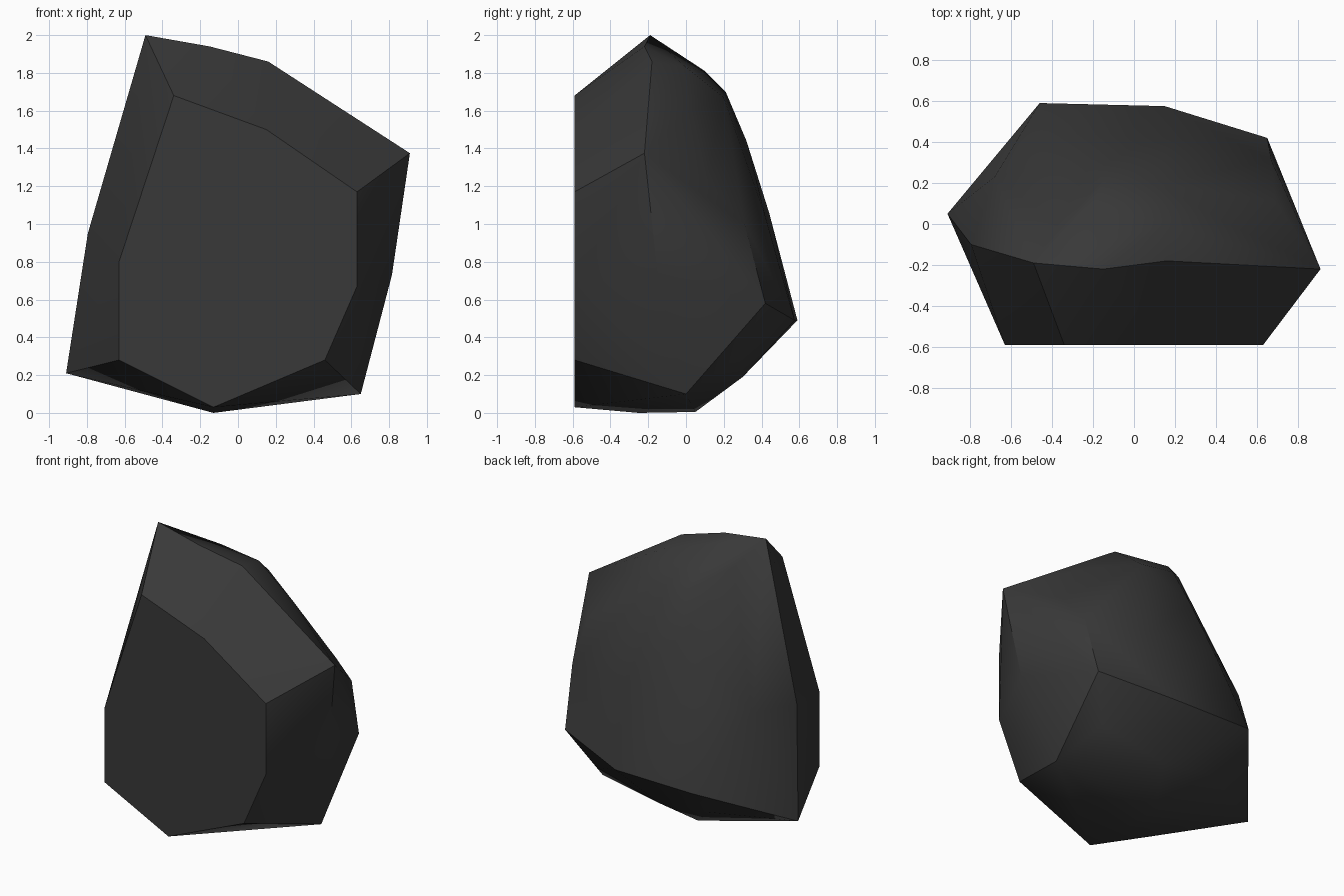
import bpy, bmesh, math

if "Cube" in bpy.data.objects:
    bpy.data.objects.remove(bpy.data.objects["Cube"])

# Guide points (x, y, z) grouped by the face of the boulder they shape
front_face = [(-.34, -.59, 1.68), (.15, -.59, 1.5), (.63, -.59, 1.17), (.63, -.59, .67),
              (.46, -.59, .28), (-.13, -.59, .03), (-.63, -.59, .28), (-.63, -.59, .8)]
top_ridge = [(-.49, -.19, 2.0), (-.15, -.22, 1.94), (.16, -.18, 1.86), (.91, -.22, 1.375),
             (-.37, 0, 1.84), (.16, 0, 1.83), (.42, .02, 1.6), (.69, .11, 1.24)]
back_face = [(-.2, .1, 1.81), (-.15, .21, 1.70), (.1, .2, 1.67), (-.2, .32, 1.44),
             (-.3, .44, 1.06), (.2, .42, 1.04), (-.46, .59, .49), (.15, .575, .49),
             (.65, .42, .58), (.67, .31, 1.0)]
sides = [(.815, -.15, .73), (.74, -.1, .48), (-.68, .23, .98), (-.795, -.1, .95),
         (-.83, -.08, .58), (-.91, .05, .21), (-.64, -.15, 1.43)]
underside = [(.65, 0, .1), (-.13, -.25, 0), (-.13, .05, .005), (-.45, -.1, .09),
             (0, .3, .19), (-.4, .32, .24), (.5, .28, .3)]

# Boulder: faceted hull around the guide points
bm = bmesh.new()
for p in front_face + top_ridge + back_face + sides + underside:
    bm.verts.new(p)
hull = bmesh.ops.convex_hull(bm, input=bm.verts)
loose = [v for v in bm.verts if not v.link_faces]
bmesh.ops.delete(bm, geom=loose, context='VERTS')
bmesh.ops.dissolve_limit(bm, angle_limit=math.radians(1), verts=bm.verts, edges=bm.edges)
bmesh.ops.recalc_face_normals(bm, faces=bm.faces)

mesh = bpy.data.meshes.new("boulder")
bm.to_mesh(mesh)
bm.free()
boulder = bpy.data.objects.new("boulder", mesh)
bpy.context.collection.objects.link(boulder)

# Dark stone
stone = bpy.data.materials.new("dark_stone")
stone.diffuse_color = (.04, .04, .04, 1)
stone.use_nodes = True
stone.node_tree.nodes["Principled BSDF"].inputs["Base Color"].default_value = stone.diffuse_color
mesh.materials.append(stone)

# Soft facets with crisp main ridges
bpy.context.view_layer.objects.active = boulder
boulder.select_set(True)
bpy.ops.object.shade_smooth_by_angle(angle=math.radians(35))
